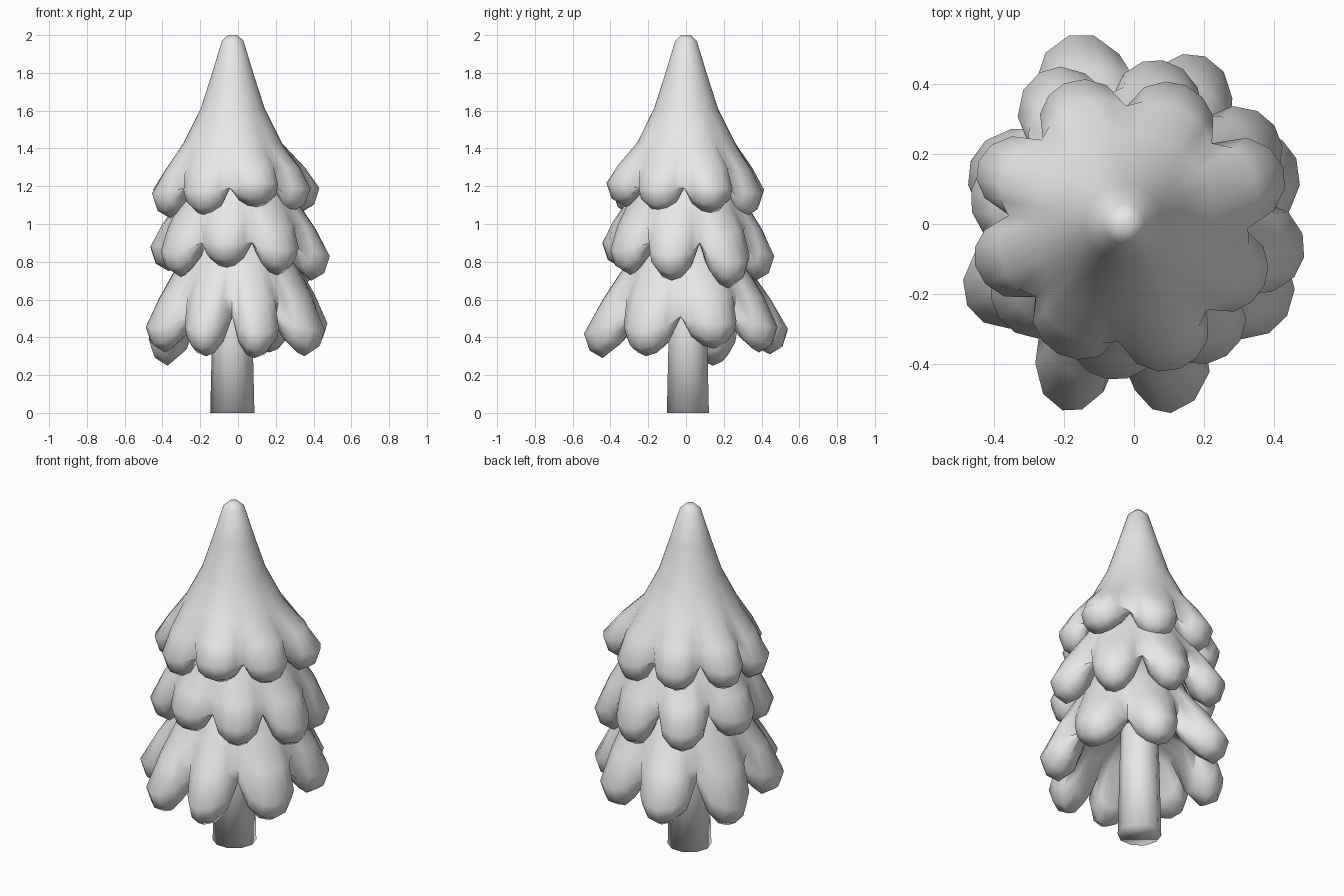
import bpy, bmesh, math
from math import cos, sin, radians

if "Cube" in bpy.data.objects:
    bpy.data.objects.remove(bpy.data.objects["Cube"])

grey = bpy.data.materials.new("light_grey")
grey.use_nodes = True
grey.diffuse_color = (0.8, 0.8, 0.8, 1)
grey.node_tree.nodes["Principled BSDF"].inputs["Base Color"].default_value = (0.8, 0.8, 0.8, 1)


def lerp(a, b, t):
    return tuple(p + (q - p) * t for p, q in zip(a, b))


def loft(name, rings, smooth_angle):
    """Bridge closed rings of points and cap both ends."""
    bm = bmesh.new()
    loops = [[bm.verts.new(p) for p in ring] for ring in rings]
    n = len(loops[0])
    for upper, lower in zip(loops, loops[1:]):
        for i in range(n):
            j = (i + 1) % n
            bm.faces.new((upper[i], lower[i], lower[j], upper[j]))
    bm.faces.new(loops[0])
    bm.faces.new(loops[-1][::-1])
    bmesh.ops.recalc_face_normals(bm, faces=bm.faces)
    mesh = bpy.data.meshes.new(name)
    bm.to_mesh(mesh)
    bm.free()
    mesh.materials.append(grey)
    obj = bpy.data.objects.new(name, mesh)
    bpy.context.collection.objects.link(obj)
    bpy.ops.object.select_all(action='DESELECT')
    obj.select_set(True)
    bpy.context.view_layer.objects.active = obj
    bpy.ops.object.shade_smooth_by_angle(angle=radians(smooth_angle))
    return obj


def columns(lobes, steps=6):
    """Yield angle, bulge, reach and tip height around the scalloped hem."""
    count = len(lobes)
    for k, (a, reach, tip) in enumerate(lobes):
        before = (a - lobes[k - 1][0]) % 360 / 2
        after = (lobes[(k + 1) % count][0] - a) % 360 / 2
        for s in range(steps):
            u = 2 * s / steps - 1
            angle = a + u * (before if u < 0 else after)
            yield radians(angle), (1 - u * u) ** 0.8, reach, tip


def tier(name, centre_x, neck, valley, lobes, lean=0):
    """Skirt of branches: neck profile, puffy lobes, then a hollow underside."""
    rows = []
    rv, zv = valley
    shoulder = neck[-1]
    for angle, b, reach, tip in columns(lobes):
        crest = (reach, tip + 0.13)
        wide = lerp(valley, crest, b)
        low = lerp(valley, (reach - 0.03, tip + 0.04), b)
        bottom = lerp(valley, (reach - 0.10, tip), b)
        inner = lerp((rv - 0.02, zv), (reach - 0.19, tip + 0.07), b)
        # The skirt stays nearly round until it splits into lobes
        mid = lerp(shoulder, lerp(valley, crest, 0.45 + 0.55 * b), 0.55)
        profile = neck + [(mid[0] + 0.01, max(mid[1], zv + 0.06)), wide, low, bottom, inner,
                          (rv - 0.09, zv + 0.05), (0.08, zv + 0.14)]
        rows.append([((centre_x if i >= len(neck) else lean) + r * cos(angle),
                      r * sin(angle), z) for i, (r, z) in enumerate(profile)])
    return loft(name, list(zip(*rows)), 85)


# Each lobe: direction in degrees, reach from the axis, height of its tip
lower_lobes = [(22, .50, .34), (67, .52, .32), (109, .57, .31), (159, .50, .25),
               (206, .53, .32), (249, .57, .30), (281, .55, .29), (329, .51, .30)]
middle_lobes = [(35, .49, .66), (80, .475, .70), (122, .51, .72), (168, .475, .75),
                (215, .47, .72), (260, .45, .77), (305, .46, .73), (349, .495, .70)]
top_lobes = [(20, .475, 1.06), (67, .43, 1.03), (114, .44, 1.05), (157, .46, 1.05),
             (195, .45, 1.03), (242, .42, 1.04), (290, .44, 1.09), (336, .43, 1.06)]

tier("lower_branches", 0, [(.22, 1.0), (.31, .80)], (.35, .51), lower_lobes)
tier("middle_branches", 0, [(.22, 1.35), (.30, 1.14)], (.355, .90), middle_lobes)
tier("top_branches", -0.02,
     [(.025, 2.0), (.057, 1.97), (.112, 1.79), (.17, 1.61), (.26, 1.43)],
     (.335, 1.19), top_lobes, lean=-0.028)

# Slightly tapered trunk running up into the branches
trunk_rings = [[(-0.03 + r * cos(math.tau * i / 10), 0.01 + r * sin(math.tau * i / 10), z)
                for i in range(10)] for r, z in ((.09, 1.0), (.107, .42), (.117, 0))]
loft("trunk", trunk_rings, 100)
